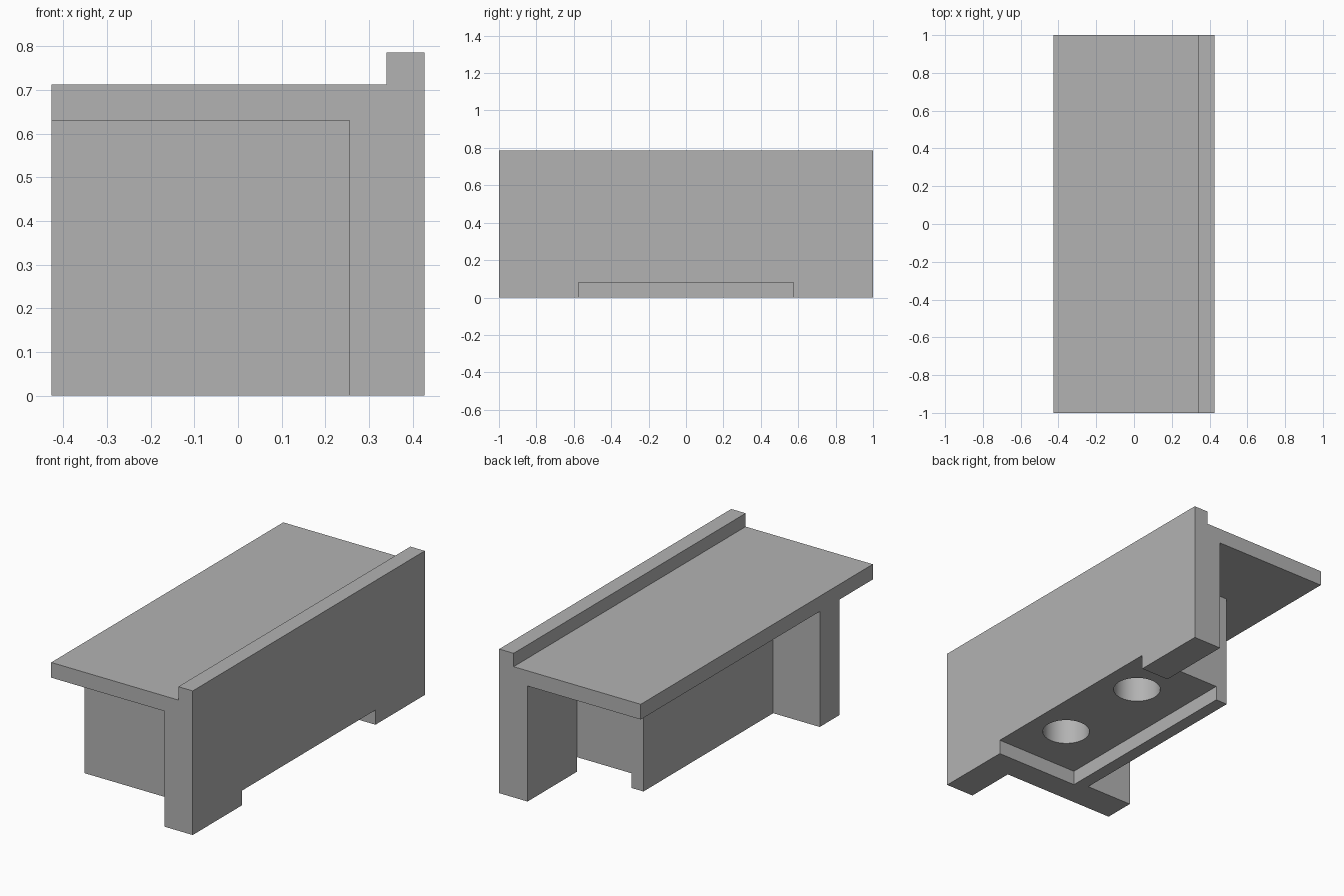
import bpy
import bmesh
from mathutils import Matrix, Vector

cube = bpy.data.objects.get("Cube")
if cube:
    bpy.data.objects.remove(cube, do_unlink=True)

grey = bpy.data.materials.new("plain grey")
grey.use_nodes = True
grey.diffuse_color = (0.45, 0.45, 0.45, 1)
grey.node_tree.nodes["Principled BSDF"].inputs["Base Color"].default_value = grey.diffuse_color

END = 1.0            # half length
SLOT = 0.575         # half length of the underside slot
SLOT_TOP = 0.08
SHELF_LOW, SHELF_TOP, LIP_TOP = 0.63, 0.713, 0.786
SIDE, WALL_IN, LIP_IN = 0.427, 0.256, 0.34


def finish(name, bm):
    bmesh.ops.recalc_face_normals(bm, faces=bm.faces)
    mesh = bpy.data.meshes.new(name)
    bm.to_mesh(mesh)
    bm.free()
    mesh.materials.append(grey)
    obj = bpy.data.objects.new(name, mesh)
    bpy.context.collection.objects.link(obj)
    return obj


def prism(name, outline, direction):
    """Extrude a closed outline of 3D points along a direction."""
    bm = bmesh.new()
    face = bm.faces.new([bm.verts.new(p) for p in outline])
    new = bmesh.ops.extrude_face_region(bm, geom=[face])["geom"]
    verts = [v for v in new if isinstance(v, bmesh.types.BMVert)]
    bmesh.ops.translate(bm, verts=verts, vec=Vector(direction))
    return finish(name, bm)


def cylinder(name, x, y, low, high, radius):
    bm = bmesh.new()
    bmesh.ops.create_cone(bm, cap_ends=True, segments=48, radius1=radius, radius2=radius,
                          depth=high - low,
                          matrix=Matrix.Translation((x, y, (low + high) / 2)))
    return finish(name, bm)


def combine(target, other, operation):
    mod = target.modifiers.new(operation.lower(), "BOOLEAN")
    mod.operation, mod.solver, mod.object = operation, "EXACT", other
    bpy.context.view_layer.objects.active = target
    bpy.ops.object.modifier_apply(modifier=mod.name)
    bpy.data.objects.remove(other, do_unlink=True)


# Shelf with raised lip and full-length side wall
section = [(-SIDE, SHELF_LOW), (WALL_IN, SHELF_LOW), (WALL_IN, 0), (SIDE, 0),
           (SIDE, LIP_TOP), (LIP_IN, LIP_TOP), (LIP_IN, SHELF_TOP), (-SIDE, SHELF_TOP)]
bracket = prism("shelf_bracket", [(x, -END, z) for x, z in section], (0, 2 * END, 0))

# Thick core beside the wall, with a cross rib near the front
BLOCK_IN, RIB_FRONT, RIB_BACK = -0.146, -0.714, -0.543
plan = [(WALL_IN, RIB_FRONT), (-SIDE, RIB_FRONT), (-SIDE, RIB_BACK),
        (BLOCK_IN, RIB_BACK), (BLOCK_IN, SLOT), (WALL_IN, SLOT)]
core = prism("core_and_rib", [(x, y, 0) for x, y in plan], (0, 0, SHELF_LOW))
combine(bracket, core, "UNION")

# Slot through the bottom of the wall
slot_plan = [(-0.075, -SLOT), (0.6, -SLOT), (0.6, SLOT), (-0.075, SLOT)]
slot = prism("slot_cutter", [(x, y, -0.1) for x, y in slot_plan], (0, 0, 0.1 + SLOT_TOP))
combine(bracket, slot, "DIFFERENCE")

# Two blind round holes in the slot ceiling
for side in (-1, 1):
    hole = cylinder("hole_cutter", 0.22, side * 0.286, -0.05, 0.38, 0.121)
    combine(bracket, hole, "DIFFERENCE")

bpy.ops.object.select_all(action="DESELECT")
bracket.select_set(True)
bpy.context.view_layer.objects.active = bracket
bpy.ops.object.shade_smooth_by_angle()
